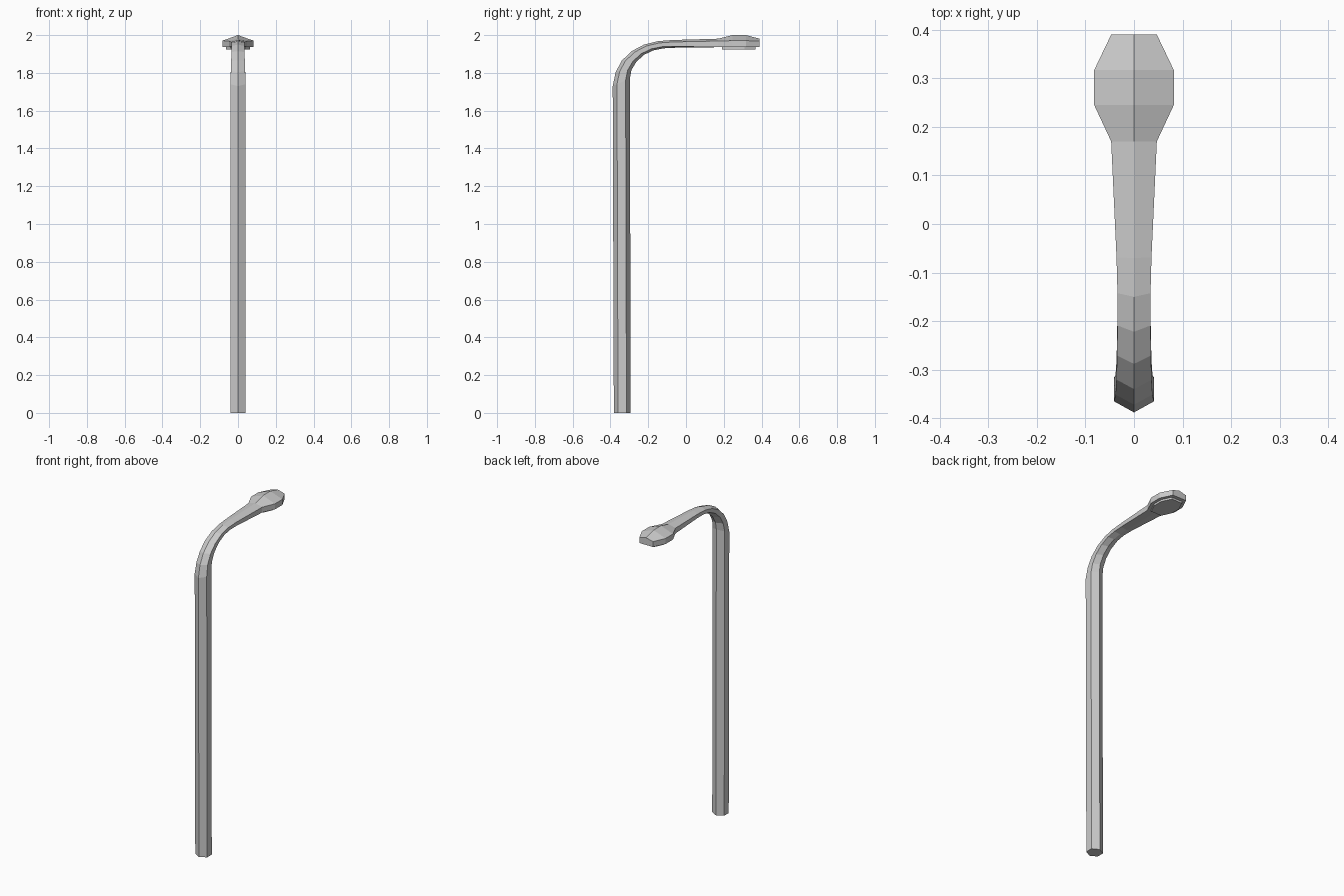
import bpy, bmesh
from mathutils import Vector

if "Cube" in bpy.data.objects:
    bpy.data.objects.remove(bpy.data.objects["Cube"])


def finish(bm, name):
    bmesh.ops.recalc_face_normals(bm, faces=bm.faces)
    mesh = bpy.data.meshes.new(name)
    bm.to_mesh(mesh)
    bm.free()
    obj = bpy.data.objects.new(name, mesh)
    bpy.context.collection.objects.link(obj)
    return obj


def loft(name, sections):
    """Hexagonal skin: outer ridge (y, z), inner ridge (y, z), half width, side fractions."""
    bm = bmesh.new()
    rings = []
    for oy, oz, iy, iz, w, f1, f2 in sections:
        o, i = Vector((0, oy, oz)), Vector((0, iy, iz))
        side = Vector((w, 0, 0))
        a, b = o.lerp(i, f1), o.lerp(i, f2)
        pts = (o, a + side, b + side, i, b - side, a - side)
        rings.append([bm.verts.new(p) for p in pts])
    for r, s in zip(rings, rings[1:]):
        for k in range(6):
            n = (k + 1) % 6
            bm.faces.new((r[k], r[n], s[n], s[k]))
    bm.faces.new(rings[0])
    bm.faces.new(rings[-1])
    return finish(bm, name)


# Post, bent arm and lamp head as one tapering hexagonal skin
loft("post_and_head", [
    (-.382, 0, -.293, 0, .041, .25, .75),
    (-.388, 1.73, -.297, 1.77, .041, .25, .75),
    (-.372, 1.805, -.289, 1.815, .038, .25, .75),
    (-.340, 1.865, -.262, 1.860, .036, .25, .75),
    (-.288, 1.915, -.220, 1.897, .035, .25, .75),
    (-.222, 1.950, -.170, 1.920, .034, .25, .75),
    (-.150, 1.968, -.120, 1.930, .034, .25, .78),
    (-.070, 1.974, -.065, 1.933, .036, .25, .82),
    (.170, 1.981, .170, 1.936, .047, .27, 1),
    (.245, 2.00, .245, 1.936, .082, .46, 1),
    (.317, 2.00, .317, 1.936, .082, .46, 1),
    (.390, 1.981, .390, 1.936, .047, .27, 1),
])

# Raised light panel under the head
bm = bmesh.new()
half = [(.036, .19), (.064, .25), (.064, .31), (.036, .368)]
outline = half + [(-x, y) for x, y in reversed(half)]
base = bm.faces.new([bm.verts.new((x, y, 1.937)) for x, y in outline])
geo = bmesh.ops.extrude_face_region(bm, geom=[base], use_keep_orig=True)["geom"]
for v in geo:
    if isinstance(v, bmesh.types.BMVert):
        v.co.z = 1.924
finish(bm, "light_panel")
